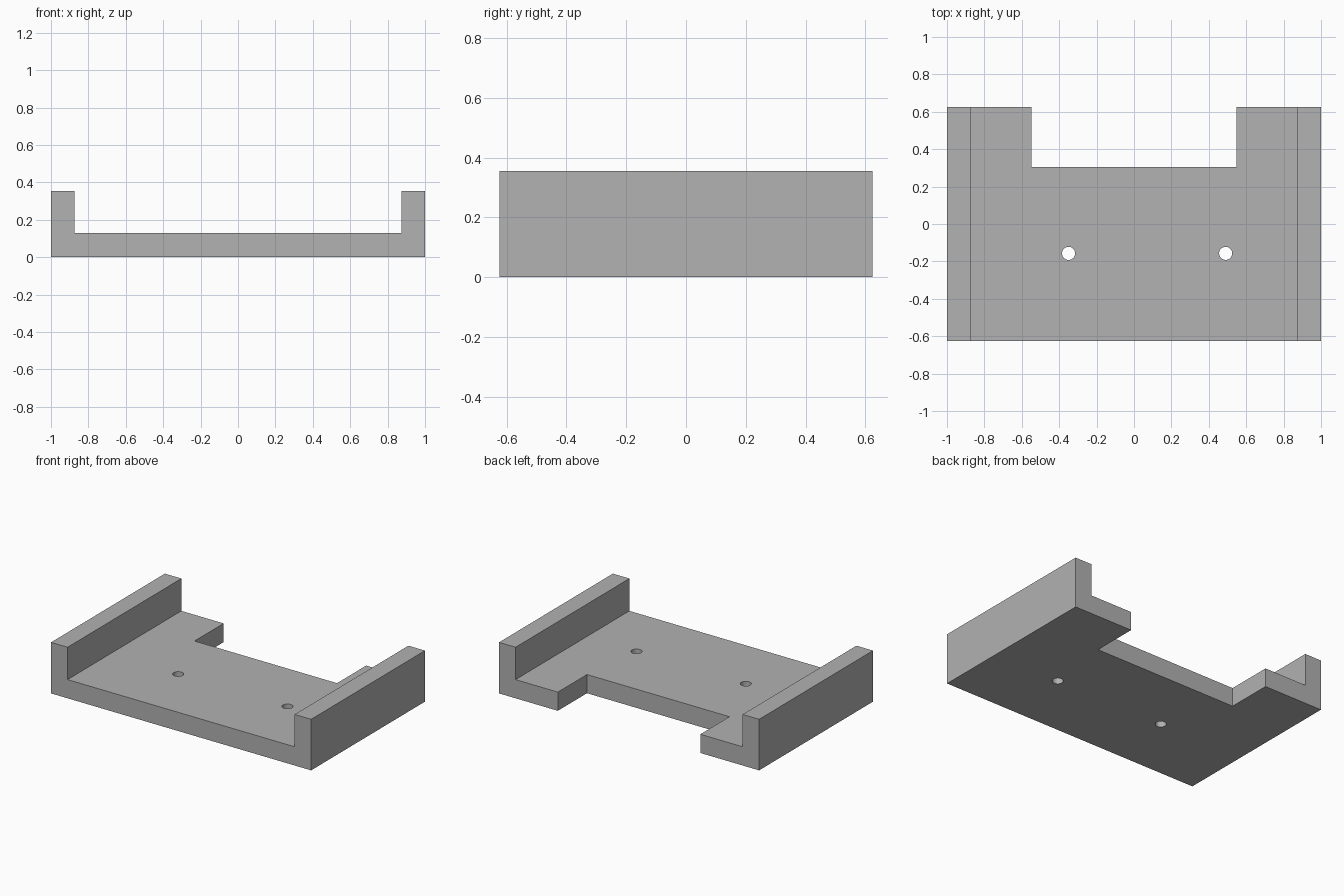
import bpy
import bmesh
from mathutils import Matrix, Vector

cube = bpy.data.objects.get("Cube")
if cube:
    bpy.data.objects.remove(cube, do_unlink=True)

HALF_DEPTH = 0.625
FLOOR = 0.13
WALL_TOP = 0.355
WALL_INNER = 0.873

grey = bpy.data.materials.new("plain_grey")
grey.use_nodes = True
colour = (0.445, 0.445, 0.445, 1)
grey.diffuse_color = colour
grey.node_tree.nodes["Principled BSDF"].inputs["Base Color"].default_value = colour


def add_object(name, bm):
    bmesh.ops.recalc_face_normals(bm, faces=bm.faces)
    mesh = bpy.data.meshes.new(name)
    bm.to_mesh(mesh)
    bm.free()
    mesh.materials.append(grey)
    obj = bpy.data.objects.new(name, mesh)
    bpy.context.collection.objects.link(obj)
    return obj


# Channel-shaped bracket: U profile extruded front to back
half = [(1, 0), (1, WALL_TOP), (WALL_INNER, WALL_TOP), (WALL_INNER, FLOOR)]
profile = half + [(-x, z) for x, z in reversed(half)]
bm = bmesh.new()
face = bm.faces.new([bm.verts.new((x, -HALF_DEPTH, z)) for x, z in profile])
extruded = bmesh.ops.extrude_face_region(bm, geom=[face])
bmesh.ops.translate(bm, vec=Vector((0, 2 * HALF_DEPTH, 0)),
                    verts=[v for v in extruded["geom"] if isinstance(v, bmesh.types.BMVert)])
bracket = add_object("bracket", bm)

# Rear notch cutter
bm = bmesh.new()
bmesh.ops.create_cube(bm, size=1, matrix=Matrix.Translation((0, 0.805, 0.1))
                      @ Matrix.Diagonal((1.096, 1, 1, 1)))
cutters = [add_object("notch_cutter", bm)]

# Screw hole cutters
for side, x in (("right", -0.35), ("left", 0.49)):
    bm = bmesh.new()
    bmesh.ops.create_cone(bm, cap_ends=True, segments=32, radius1=0.035, radius2=0.035,
                          depth=1, matrix=Matrix.Translation((x, -0.157, 0.1)))
    cutters.append(add_object(side + "_hole_cutter", bm))

# Cut the bracket, then discard the cutters
bpy.context.view_layer.objects.active = bracket
bracket.select_set(True)
for cutter in cutters:
    cutter.hide_render = True
    cut = bracket.modifiers.new(cutter.name, "BOOLEAN")
    cut.operation = "DIFFERENCE"
    cut.solver = "EXACT"
    cut.object = cutter
    bpy.ops.object.modifier_apply(modifier=cut.name)
    bpy.data.objects.remove(cutter, do_unlink=True)

bpy.ops.object.shade_smooth_by_angle()
